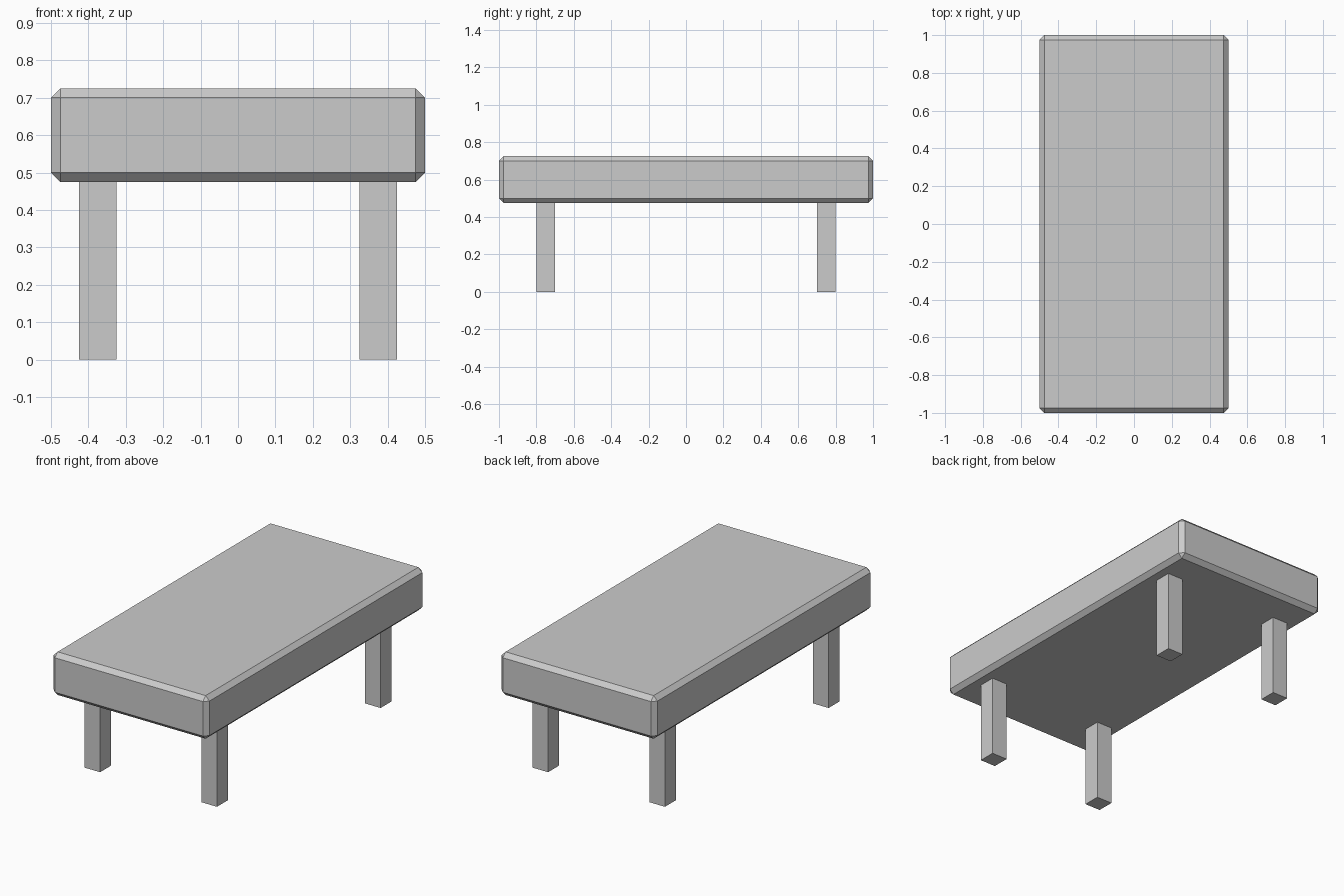
import bpy

if "Cube" in bpy.data.objects:
    bpy.data.objects.remove(bpy.data.objects["Cube"])


def box(name, lo, hi):
    size = [b - a for a, b in zip(lo, hi)]
    centre = [(a + b) / 2 for a, b in zip(lo, hi)]
    bpy.ops.mesh.primitive_cube_add(size=1, location=centre)
    obj = bpy.context.object
    obj.name = name
    obj.scale = size
    bpy.ops.object.transform_apply(location=False, rotation=False, scale=True)
    return obj


# Thick table top with a flat chamfer on every edge
top = box("table_top", (-0.5, -1.0, 0.475), (0.5, 1.0, 0.725))
bevel = top.modifiers.new("chamfer", "BEVEL")
bevel.width = 0.025
bevel.segments = 1
bevel.limit_method = "NONE"

# Four square legs
for y, end in ((-0.75, "front"), (0.75, "back")):
    for x, side in ((-0.375, "left"), (0.375, "right")):
        box(f"{end}_{side}_leg", (x - 0.05, y - 0.05, 0.0), (x + 0.05, y + 0.05, 0.5))
